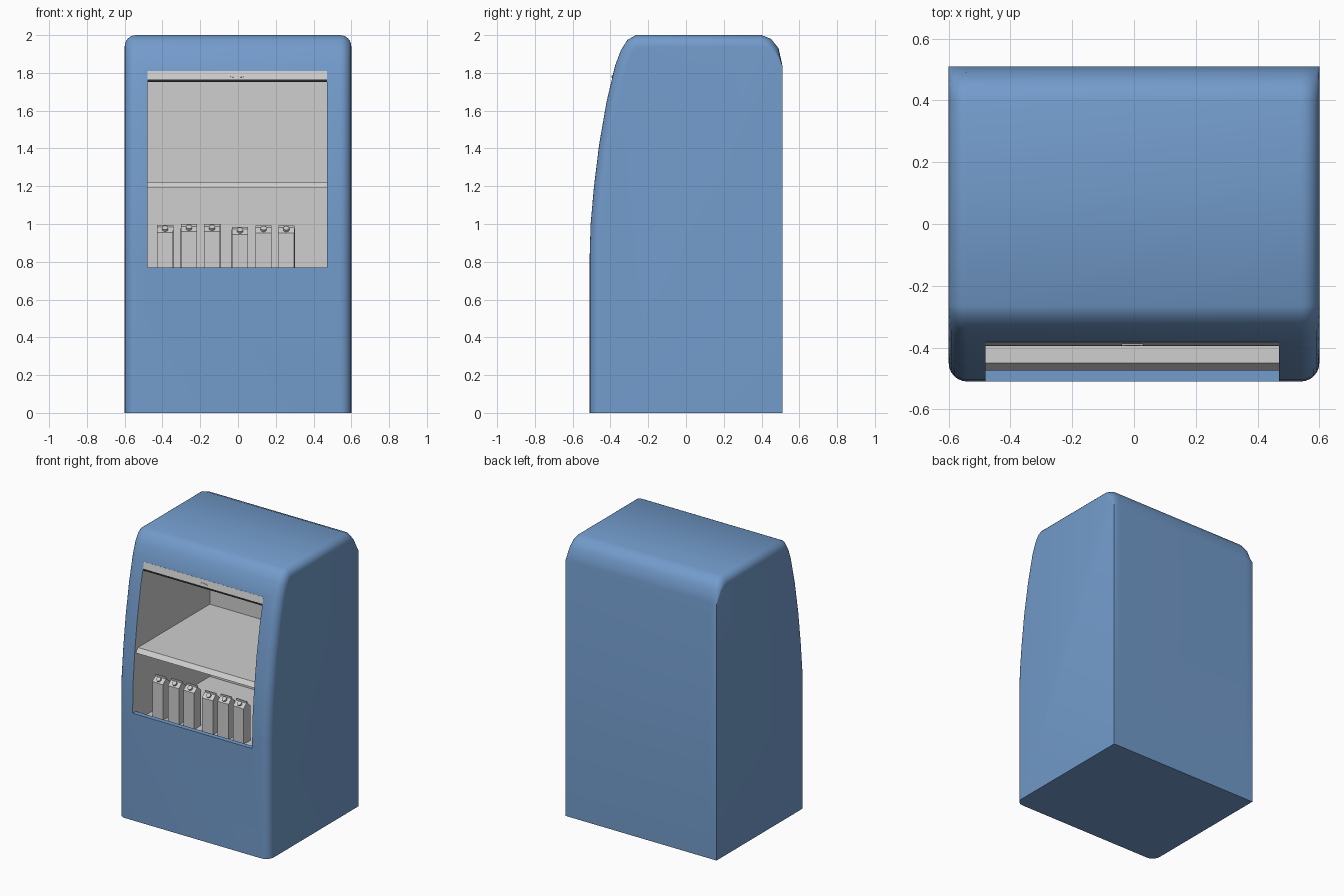
import bpy, bmesh, math, random
from mathutils import Vector, Matrix

if "Cube" in bpy.data.objects:
    bpy.data.objects.remove(bpy.data.objects["Cube"])

random.seed(3)


def material(name, col):
    m = bpy.data.materials.new(name)
    m.diffuse_color = (*col, 1)
    m.use_nodes = True
    m.node_tree.nodes["Principled BSDF"].inputs["Base Color"].default_value = m.diffuse_color
    return m


BLUE = material("cabinet blue", (0.17, 0.33, 0.60))
GREY = material("light grey", (0.62, 0.62, 0.62))
DARK = material("dark trim", (0.02, 0.02, 0.02))


def finish(name, bm, mats):
    bmesh.ops.recalc_face_normals(bm, faces=bm.faces)
    me = bpy.data.meshes.new(name)
    bm.to_mesh(me)
    bm.free()
    for m in mats:
        me.materials.append(m)
    ob = bpy.data.objects.new(name, me)
    bpy.context.collection.objects.link(ob)
    return ob


def loft(bm, sections):
    """Join (x, [(y, z)...]) sections into a closed solid."""
    rings = [[bm.verts.new((x, y, z)) for y, z in pts] for x, pts in sections]
    n = len(rings[0])
    for a, b in zip(rings, rings[1:]):
        for i in range(n):
            j = (i + 1) % n
            bm.faces.new((a[i], a[j], b[j], b[i]))
    bm.faces.new(rings[0])
    bm.faces.new(rings[-1][::-1])


def prism(name, pts, x0, x1, mat):
    bm = bmesh.new()
    loft(bm, [(x0, pts), (x1, pts)])
    return finish(name, bm, [mat])


def smooth(ob, angle=35):
    bpy.ops.object.select_all(action='DESELECT')
    ob.select_set(True)
    bpy.context.view_layer.objects.active = ob
    bpy.ops.object.shade_smooth_by_angle(angle=math.radians(angle))


# Cabinet: side profile (y, z, amount of edge rounding)
profile = [(-.51, 0, 1), (-.51, .83, 1), (-.505, 1.0, 1), (-.487, 1.2, 1),
           (-.46, 1.42, 1), (-.42, 1.65, 1), (-.375, 1.84, 1), (-.345, 1.92, 1),
           (-.31, 1.975, 1), (-.265, 2, 1), (.40, 2, 1), (.45, 1.98, .9),
           (.49, 1.93, .6), (.51, 1.84, 0), (.51, 0, 0)]


def inset_profile(d):
    out = []
    last = len(profile) - 1
    for i, (y, z, w) in enumerate(profile):
        a, b = profile[max(i - 1, 0)], profile[min(i + 1, last)]
        t = Vector((b[0] - a[0], b[1] - a[1])).normalized()
        n = Vector((t.y, -t.x))
        if i in (0, last):
            n = Vector((1 if i == 0 else -1, 0))
        out.append((y + n.x * d * w, z + n.y * d * w))
    return out


R = .06
right = [(.6 - R + R * math.sin(t), inset_profile(R * (1 - math.cos(t))))
         for t in [math.pi / 2 * k / 6 for k in range(7)]]
bm = bmesh.new()
loft(bm, [(-x, p) for x, p in reversed(right)] + right)
cabinet = finish("cabinet", bm, [BLUE, GREY])

# Display cavity with a sunken floor behind the sill
X0, X1 = -.48, .47
cutter = prism("cavity_cutter", [(-.7, .77), (-.475, .77), (-.475, .70),
                                 (.365, .70), (.365, 1.81), (-.7, 1.81)], X0, X1, GREY)
cutter.hide_render = True
mod = cabinet.modifiers.new("cavity", 'BOOLEAN')
mod.object = cutter
mod.operation = 'DIFFERENCE'
mod.solver = 'EXACT'
bpy.context.view_layer.update()
dg = bpy.context.evaluated_depsgraph_get()
me = bpy.data.meshes.new_from_object(cabinet.evaluated_get(dg))
cabinet.modifiers.clear()
cabinet.data = me
bpy.data.objects.remove(cutter)
me.materials.clear()
me.materials.append(BLUE)
me.materials.append(GREY)
for p in me.polygons:
    vs = [me.vertices[i].co for i in p.vertices]
    inside = all(X0 - .002 < v.x < X1 + .002 and v.y < .37 and .69 < v.z < 1.812 for v in vs)
    sill = p.normal.z > .9 and p.center.z > .75
    p.material_index = 1 if inside and not sill else 0
smooth(cabinet)

# Shelf with a sloped front edge
prism("shelf", [(-.475, 1.19), (-.45, 1.22), (.365, 1.22), (.365, 1.19)], X0, X1, GREY)

# Header strip over the opening, with dark lower seal and oval latch plate
prism("header", [(-.383, 1.81), (-.393, 1.765), (-.37, 1.765), (-.36, 1.81)], X0, X1, GREY)
prism("header_seal", [(-.392, 1.766), (-.395, 1.753), (-.37, 1.753), (-.37, 1.766)], X0, X1, DARK)
bm = bmesh.new()
bmesh.ops.create_cone(bm, cap_ends=True, segments=24, radius1=.035, radius2=.035, depth=.006,
                      matrix=Matrix.Translation((-.005, -.391, 1.781))
                      @ Matrix.Rotation(math.radians(78), 4, 'X')
                      @ Matrix.Diagonal((1, .16, 1, 1)))
finish("latch_plate", bm, [GREY])


# Gable-top cartons with round caps
def carton(i, x, top, turn):
    bm = bmesh.new()
    d, w, s, r = .037, .043, top - .04, top - .012
    loft(bm, [(sx * w, [(-d, .70), (-d, s), (-.004, r), (-.004, top),
                        (.004, top), (.004, r), (d, s), (d, .70)]) for sx in (-1, 1)])
    slope = math.atan2(r - s, d - .004)
    bmesh.ops.create_cone(bm, cap_ends=True, segments=16, radius1=.016, radius2=.016, depth=.018,
                          matrix=Matrix.Translation((0, -.021, (s + r) / 2 + .005))
                          @ Matrix.Rotation(slope, 4, 'X'))
    ob = finish(f"carton_{i}", bm, [GREY])
    ob.location = (x, -.325, 0)
    ob.rotation_euler.z = math.radians(turn)
    smooth(ob)


for i, (x, top) in enumerate([(-.385, .995), (-.26, 1.0), (-.137, 1.0),
                              (.01, .985), (.135, .993), (.257, .993)]):
    carton(i + 1, x, top, random.uniform(-4, 4))
